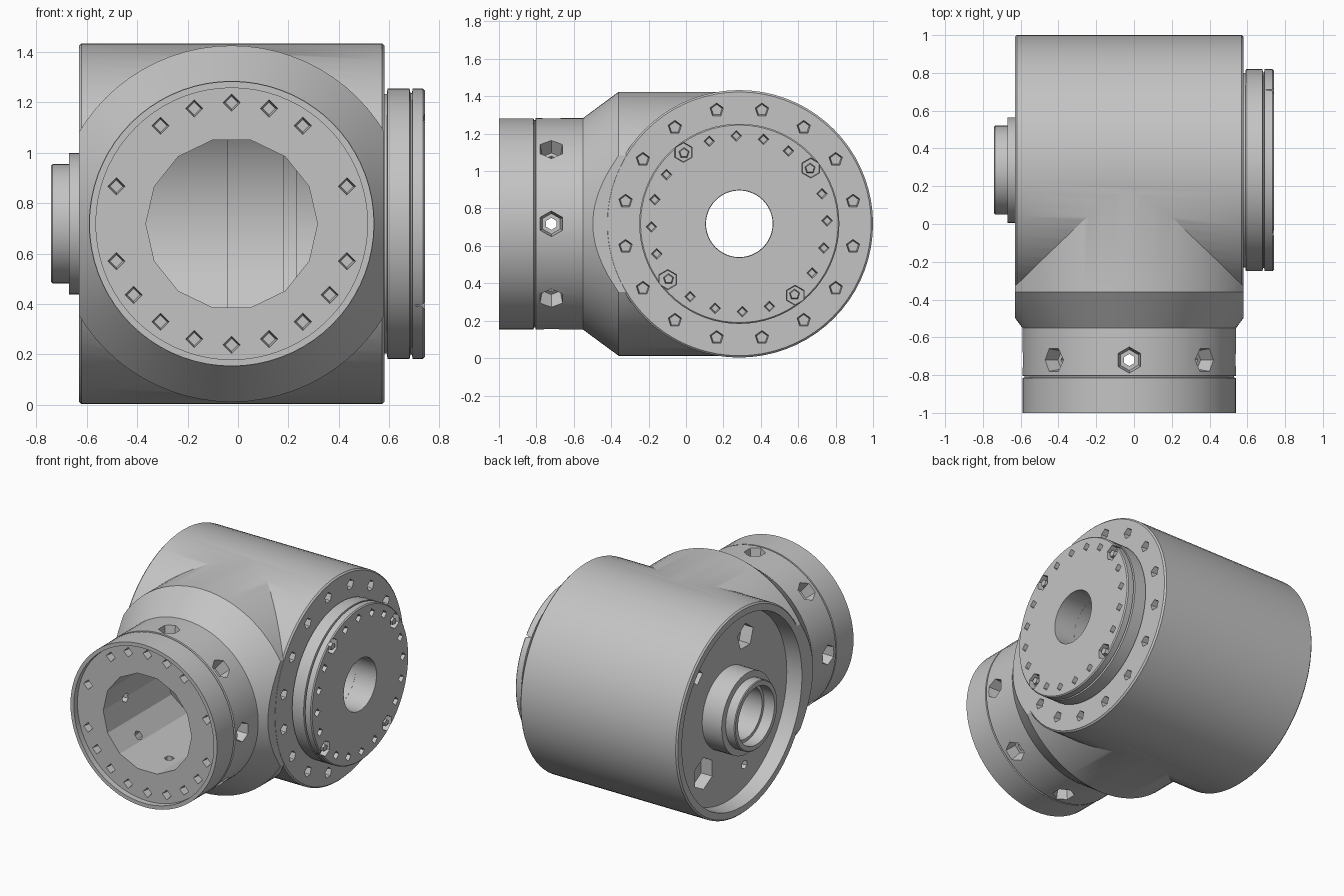
import bpy, bmesh, math
from mathutils import Vector, Matrix

cube = bpy.data.objects.get("Cube")
if cube:
    bpy.data.objects.remove(cube, do_unlink=True)

GREY = 0.55
metal = bpy.data.materials.new("grey metal")
metal.use_nodes = True
metal.diffuse_color = (GREY, GREY, GREY, 1)
metal.node_tree.nodes["Principled BSDF"].inputs["Base Color"].default_value = (GREY, GREY, GREY, 1)

CX, CY, CZ = -0.025, 0.285, 0.718   # neck axis x, drum axis y, shared height


def place(axis, t, r, a):
    """Point at distance t along the drum (x) or neck (y) axis, radius r, angle a."""
    u, v = r * math.cos(a), CZ + r * math.sin(a)
    return Vector((t, CY + u, v)) if axis == 'x' else Vector((CX + u, t, v))


def finish(name, bm):
    bmesh.ops.recalc_face_normals(bm, faces=bm.faces)
    mesh = bpy.data.meshes.new(name)
    bm.to_mesh(mesh)
    bm.free()
    ob = bpy.data.objects.new(name, mesh)
    bpy.context.collection.objects.link(ob)
    mesh.materials.append(metal)
    return ob


def lathe(name, axis, profile, segs=72, tube=False):
    """Turn (position, radius) points around an axis; a tube closes its own loop."""
    bm = bmesh.new()
    rings = [[bm.verts.new(place(axis, t, r, math.tau * i / segs)) for i in range(segs)]
             for t, r in profile]
    pairs = list(zip(rings, rings[1:]))
    if tube:
        pairs.append((rings[-1], rings[0]))
    else:
        bm.faces.new(rings[0])
        bm.faces.new(rings[-1])
    for p, q in pairs:
        for i in range(segs):
            j = (i + 1) % segs
            bm.faces.new((p[i], p[j], q[j], q[i]))
    return finish(name, bm)


def peg(bm, centre, direction, r1, r2, depth, sides):
    rot = Vector(direction).to_track_quat('Z', 'Y').to_matrix().to_4x4()
    bmesh.ops.create_cone(bm, cap_ends=True, segments=sides, radius1=r1, radius2=r2,
                          depth=depth, matrix=Matrix.Translation(centre) @ rot)


def box(name, lo, hi):
    lo, hi = Vector(lo), Vector(hi)
    bm = bmesh.new()
    bmesh.ops.create_cube(bm, size=1, matrix=Matrix.Translation((lo + hi) / 2)
                          @ Matrix.Diagonal((*(hi - lo), 1)))
    return finish(name, bm)


def combine(ob, other, operation):
    mod = ob.modifiers.new(operation, 'BOOLEAN')
    mod.operation, mod.solver, mod.object = operation, 'EXACT', other
    bpy.context.view_layer.objects.active = ob
    bpy.ops.object.modifier_apply(modifier=mod.name)
    bpy.data.objects.remove(other, do_unlink=True)


# Drum housing with softened rims
drum_housing = lathe("drum_housing", 'x', [(-0.63, 0.705), (-0.62, 0.715), (0.57, 0.715), (0.58, 0.705)])

# Neck: open rim, groove, cone and shoulder trimmed to the drum width
neck = lathe("neck", 'y', [(-1.0, 0.564), (-0.815, 0.564), (-0.812, 0.555), (-0.806, 0.555),
                           (-0.803, 0.566), (-0.55, 0.566), (-0.36, 0.706), (CY, 0.706)])
combine(neck, box("trim", (-0.629, -1.1, -0.1), (0.579, 1.1, 1.6)), 'INTERSECT')
combine(drum_housing, neck, 'UNION')

# Hollow interior, end recess and bores
for cutter in (
        lathe("cavity", 'x', [(-0.42, 0.56), (-0.04, 0.56), (-0.04, 0.58), (0.18, 0.58),
                              (0.18, 0.55), (0.23, 0.55), (0.23, 0.52), (0.4, 0.52)]),
        lathe("end_recess", 'x', [(-0.7, 0.665), (-0.52, 0.65)]),
        lathe("drum_bore", 'x', [(-0.6, 0.18), (0.7, 0.18)], 24),
        lathe("neck_rim", 'y', [(-1.1, 0.538), (-0.96, 0.538)]),
        lathe("neck_bore", 'y', [(-1.1, 0.34), (0.0, 0.34)], 14)):
    combine(drum_housing, cutter, 'DIFFERENCE')

# Bolt holes on the drum face
bm = bmesh.new()
for i in range(16):
    a = math.tau * (i + 0.5) / 16
    peg(bm, place('x', 0.57, 0.62, a), (1, 0, 0), 0.03, 0.042, 0.08, 5)

# Bolt holes in the neck ring, with gaps in the pattern
for i in range(20):
    if i not in (0, 2, 8, 10):
        peg(bm, place('y', -0.95, 0.48, math.tau * i / 20), (0, -1, 0), 0.025, 0.04, 0.08, 4)

# Radial screw holes around the neck, with wide heads
for i in range(8):
    a = math.tau * i / 8
    out = (math.cos(a), 0, math.sin(a))
    peg(bm, place('y', -0.72, 0.54, a), out, 0.055, 0.075, 0.12, 6)
combine(drum_housing, finish("bolt_holes", bm), 'DIFFERENCE')
bm = bmesh.new()
for i in range(8):
    a = math.tau * i / 8
    peg(bm, place('y', -0.72, 0.45, a), (math.cos(a), 0, math.sin(a)), 0.032, 0.032, 0.3, 6)

# Pockets in the recessed end floor
for y, z, r, sides in ((0.09, 1.14, 0.09, 5), (0.55, 0.36, 0.11, 6), (0.62, 1.06, 0.06, 4),
                       (0.1, 0.25, 0.03, 6)):
    peg(bm, Vector((-0.5, y, z)), (1, 0, 0), r, r, 0.13, sides)
combine(drum_housing, finish("screw_holes", bm), 'DIFFERENCE')

# Output disc with a grooved rim
output_disc = lathe("output_disc", 'x', [
    (0.57, 0.18), (0.57, 0.515), (0.59, 0.515), (0.592, 0.535), (0.68, 0.535), (0.683, 0.518),
    (0.689, 0.518), (0.692, 0.535), (0.733, 0.535), (0.74, 0.528), (0.74, 0.18)], tube=True)
bm = bmesh.new()
for i in range(20):
    a = math.radians(2 + 18 * i)
    big = i % 5 == 2
    peg(bm, place('x', 0.73, 0.485 if big else 0.47, a), (1, 0, 0),
        0.05 if big else 0.02, 0.056 if big else 0.034, 0.07, 6 if big else 4)
combine(output_disc, finish("disc_holes", bm), 'DIFFERENCE')

# Screw heads in the large disc holes
bm = bmesh.new()
for i in range(4):
    peg(bm, place('x', 0.715, 0.48, math.radians(38 + 90 * i)), (1, 0, 0), 0.03, 0.024, 0.045, 5)
disc_screws = finish("disc_screws", bm)

# Stepped hollow boss on the recessed end
end_boss = lathe("end_boss", 'x', [(-0.5, 0.178), (-0.5, 0.28), (-0.67, 0.28), (-0.67, 0.236),
                                   (-0.735, 0.236), (-0.74, 0.23), (-0.74, 0.2), (-0.66, 0.2),
                                   (-0.66, 0.178)], 48, tube=True)

for ob in (drum_housing, output_disc, end_boss):
    bpy.ops.object.select_all(action='DESELECT')
    ob.select_set(True)
    bpy.context.view_layer.objects.active = ob
    bpy.ops.object.shade_smooth_by_angle(angle=math.radians(25))
